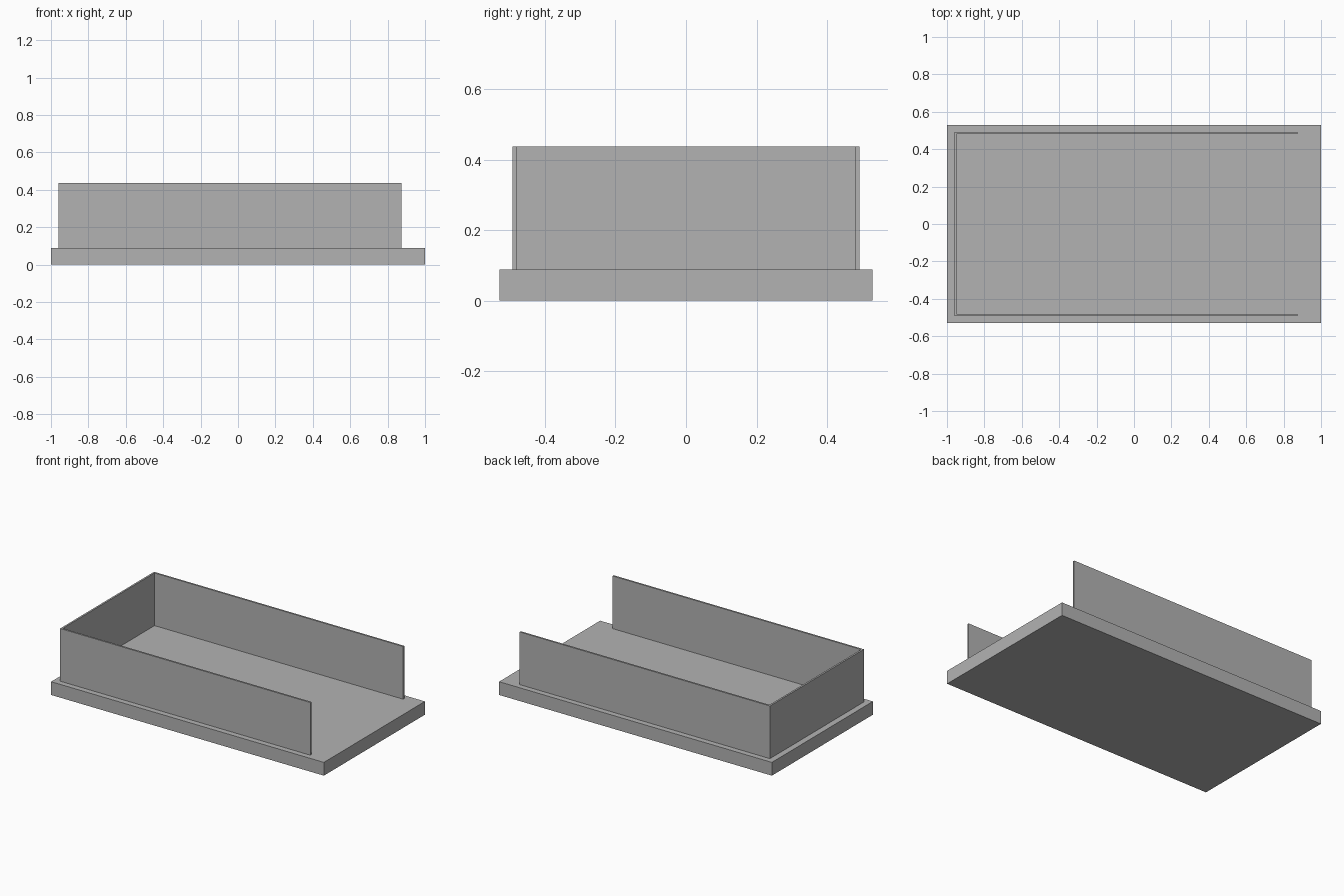
import bpy
import bmesh

cube = bpy.data.objects.get("Cube")
if cube:
    bpy.data.objects.remove(cube, do_unlink=True)

grey = bpy.data.materials.new("plain grey")
grey.use_nodes = True
colour = (0.45, 0.45, 0.45, 1)
grey.diffuse_color = colour
grey.node_tree.nodes["Principled BSDF"].inputs["Base Color"].default_value = colour


def extrude_outline(name, outline, bottom, top):
    """Flat outline raised from bottom to top as a closed solid."""
    bm = bmesh.new()
    face = bm.faces.new([bm.verts.new((x, y, bottom)) for x, y in outline])
    raised = bmesh.ops.extrude_face_region(bm, geom=[face], use_keep_orig=True)
    verts = [v for v in raised["geom"] if isinstance(v, bmesh.types.BMVert)]
    bmesh.ops.translate(bm, verts=verts, vec=(0, 0, top - bottom))
    bmesh.ops.recalc_face_normals(bm, faces=bm.faces)
    mesh = bpy.data.meshes.new(name)
    bm.to_mesh(mesh)
    bm.free()
    mesh.materials.append(grey)
    obj = bpy.data.objects.new(name, mesh)
    bpy.context.collection.objects.link(obj)
    return obj


def mirrored(half):
    """Complete an outline symmetric across the x axis."""
    return half + [(x, -y) for x, y in reversed(half)]


BASE_TOP, WALL_TOP = 0.088, 0.437
BACK, OPEN_END = -0.96, 0.875
SIDE, THICK = 0.492, 0.012

# Base slab
extrude_outline("base_slab", mirrored([(-1, 0.529), (1, 0.529)]), 0, BASE_TOP)

# Thin wall on three sides, open towards +x
half_wall = [
    (BACK + THICK, SIDE - THICK),
    (OPEN_END, SIDE - THICK),
    (OPEN_END, SIDE),
    (BACK, SIDE),
]
extrude_outline("three_sided_wall", mirrored(half_wall), BASE_TOP, WALL_TOP)
